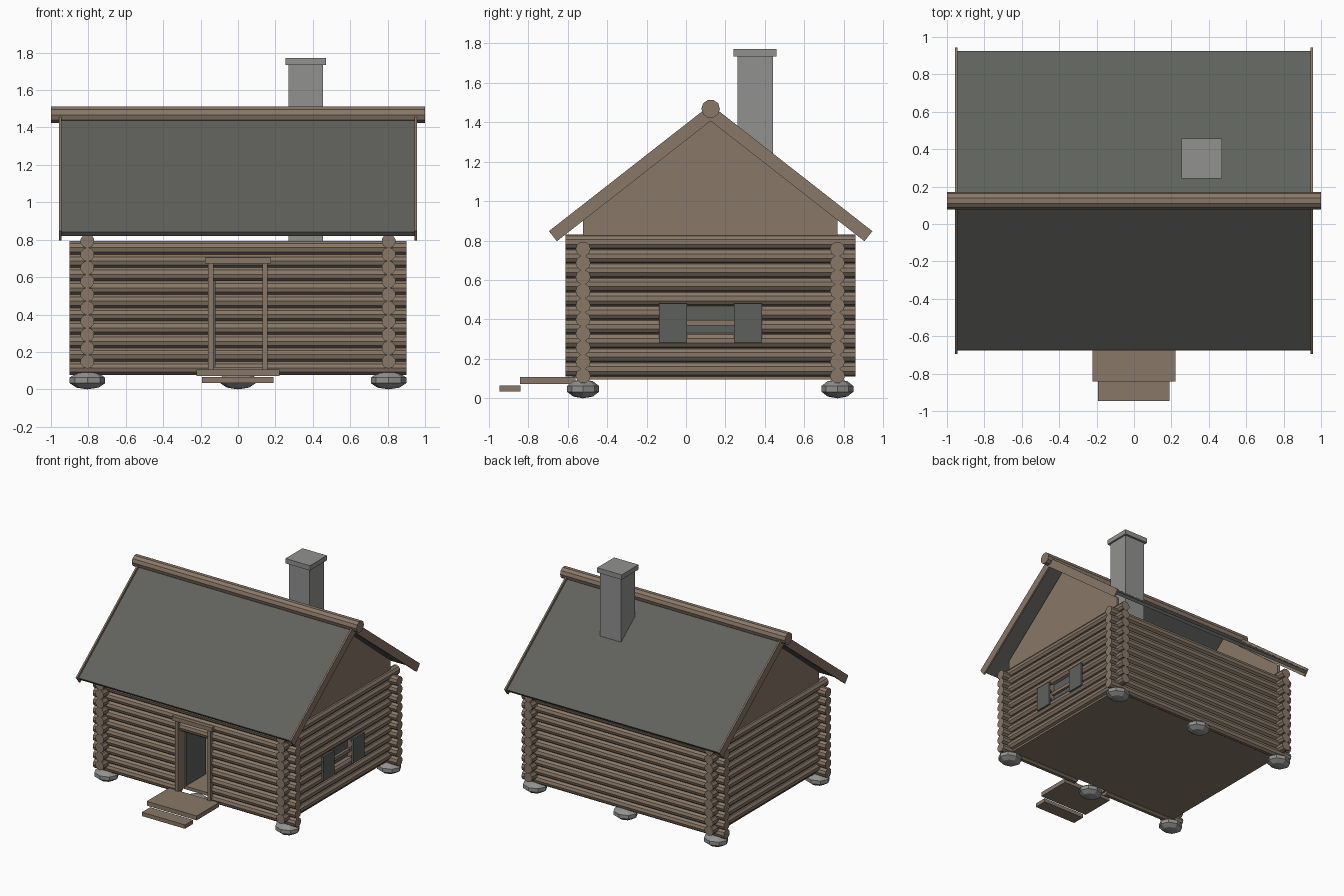
import bpy, bmesh, math
from mathutils import Matrix, Vector

if "Cube" in bpy.data.objects:
    bpy.data.objects.remove(bpy.data.objects["Cube"])


def material(name, rgb):
    m = bpy.data.materials.new(name)
    m.diffuse_color = (*rgb, 1)
    m.use_nodes = True
    m.node_tree.nodes["Principled BSDF"].inputs["Base Color"].default_value = m.diffuse_color
    return m


WOOD = material("weathered wood", (0.250, 0.190, 0.138))
SLATE = material("dark slate", (0.118, 0.122, 0.109))
SHUTTER = material("shutter grey", (0.108, 0.118, 0.108))
STONE = material("grey stone", (0.285, 0.285, 0.280))

YC = 0.125               # y of the ridge and the middle of the house
XW = 0.805               # x of the gable walls
YF, YB = -0.522, 0.768   # y of the front and back walls
R, PITCH, ROWS = 0.038, 0.0715, 10


def finish(name, bm, mat):
    bmesh.ops.recalc_face_normals(bm, faces=bm.faces)
    me = bpy.data.meshes.new(name)
    bm.to_mesh(me)
    bm.free()
    me.materials.append(mat)
    ob = bpy.data.objects.new(name, me)
    bpy.context.collection.objects.link(ob)
    return ob


def box(name, x, y, z, mat):
    bm = bmesh.new()
    size = Matrix.Diagonal((x[1] - x[0], y[1] - y[0], z[1] - z[0], 1))
    mid = Vector((sum(x) / 2, sum(y) / 2, sum(z) / 2))
    bmesh.ops.create_cube(bm, size=1, matrix=Matrix.Translation(mid) @ size)
    return finish(name, bm, mat)


def add_log(bm, axis, a, b, other, z, r=R):
    """Ten-sided log from a to b along the x or y axis."""
    if axis == "x":
        mid, rot = ((a + b) / 2, other, z), Matrix.Rotation(math.pi / 2, 4, "Y")
    else:
        mid, rot = (other, (a + b) / 2, z), Matrix.Rotation(math.pi / 2, 4, "X")
    bmesh.ops.create_cone(bm, cap_ends=True, segments=10, radius1=r, radius2=r,
                          depth=b - a, matrix=Matrix.Translation(mid) @ rot)


def log_wall(name, axis, a, b, other, z0, gap=None, gap_rows=()):
    bm = bmesh.new()
    for i in range(ROWS):
        z = z0 + i * PITCH
        if i in gap_rows:
            add_log(bm, axis, a, gap[0], other, z)
            add_log(bm, axis, gap[1], b, other, z)
        else:
            add_log(bm, axis, a, b, other, z)
    return finish(name, bm, WOOD)


def prism(name, outline, x0, x1, mat):
    """Extrude a (y, z) outline along x."""
    bm = bmesh.new()
    f = bm.faces.new([bm.verts.new((x0, y, z)) for y, z in outline])
    ext = bmesh.ops.extrude_face_region(bm, geom=[f])["geom"]
    bmesh.ops.translate(bm, vec=(x1 - x0, 0, 0),
                        verts=[v for v in ext if isinstance(v, bmesh.types.BMVert)])
    return finish(name, bm, mat)


# Log walls, side rows sit half a pitch higher so corners interlock
log_wall("front_wall", "x", -0.9, 0.9, YF, 0.114, (-0.145, 0.145), range(7))
log_wall("back_wall", "x", -0.9, 0.9, YB, 0.114)
log_wall("left_wall", "y", -0.61, 0.86, -XW, 0.149)
log_wall("right_wall", "y", -0.61, 0.86, XW, 0.149, (0.003, 0.244), (3, 4))

# Floor
box("floor", (-XW, XW), (-0.49, YB), (0.095, 0.12), WOOD)

# Foundation stones
for x in (-XW, 0, XW):
    for y in (YF, YB):
        bm = bmesh.new()
        bmesh.ops.create_uvsphere(
            bm, u_segments=8, v_segments=5, radius=1,
            matrix=Matrix.Translation((x, y, 0.048)) @ Matrix.Diagonal((0.1, 0.085, 0.048, 1)))
        finish("foundation_stone", bm, STONE)

# Gables
for x in (-XW, XW):
    prism("gable", [(YF, 0.79), (YB, 0.79), (YB, 0.905), (YC, 1.42), (YF, 0.905)],
          x - 0.012, x + 0.012, WOOD)

# Roof panels and barge boards, outlines mirrored about the ridge
SLOPE = 0.782


def slope_outline(side, top, tip, thick):
    """Sloping board with a square-cut lower end."""
    n = math.hypot(1, SLOPE)
    zt = top - SLOPE * tip
    lower = (tip - thick * SLOPE / n, zt - thick / n)
    pts = [(0, top), (tip, zt), lower, (0, top - thick * n)]
    return [(YC + side * y, z) for y, z in pts]


for side, label in ((-1, "front"), (1, "back")):
    prism(label + "_roof", slope_outline(side, 1.466, 0.80, 0.025), -0.95, 0.95, SLATE)
    for x in (-0.958, 0.945):
        prism(label + "_barge_board", slope_outline(side, 1.489, 0.82, 0.065),
              x, x + 0.013, WOOD)

# Ridge pole
bm = bmesh.new()
add_log(bm, "x", -1, 1, YC, 1.468, 0.047)
finish("ridge_pole", bm, WOOD)

# Chimney
box("chimney_shaft", (0.27, 0.455), (0.26, 0.44), (0.12, 1.74), STONE)
box("chimney_cap", (0.253, 0.47), (0.242, 0.458), (1.733, 1.772), STONE)

# Door frame and open door
for x in (-0.16, 0.13):
    box("door_post", (x, x + 0.028), (-0.575, -0.485), (0.105, 0.675), WOOD)
box("door_lintel", (-0.177, 0.177), (-0.585, -0.48), (0.672, 0.705), WOOD)
box("open_door", (-0.132, -0.12), (-0.485, -0.235), (0.122, 0.585), SHUTTER)

# Steps
box("upper_step", (-0.222, 0.222), (-0.842, -0.56), (0.072, 0.107), WOOD)
box("lower_step", (-0.193, 0.19), (-0.945, -0.84), (0.035, 0.066), WOOD)

# Window with shutters
box("window_pane", (0.797, 0.805), (0.0, 0.247), (0.32, 0.485), SHUTTER)
box("window_bar", (0.80, 0.825), (0.0, 0.247), (0.37, 0.396), WOOD)
for y in (-0.137, 0.244):
    box("shutter", (0.838, 0.855), (y, y + 0.141), (0.283, 0.48), SHUTTER)
